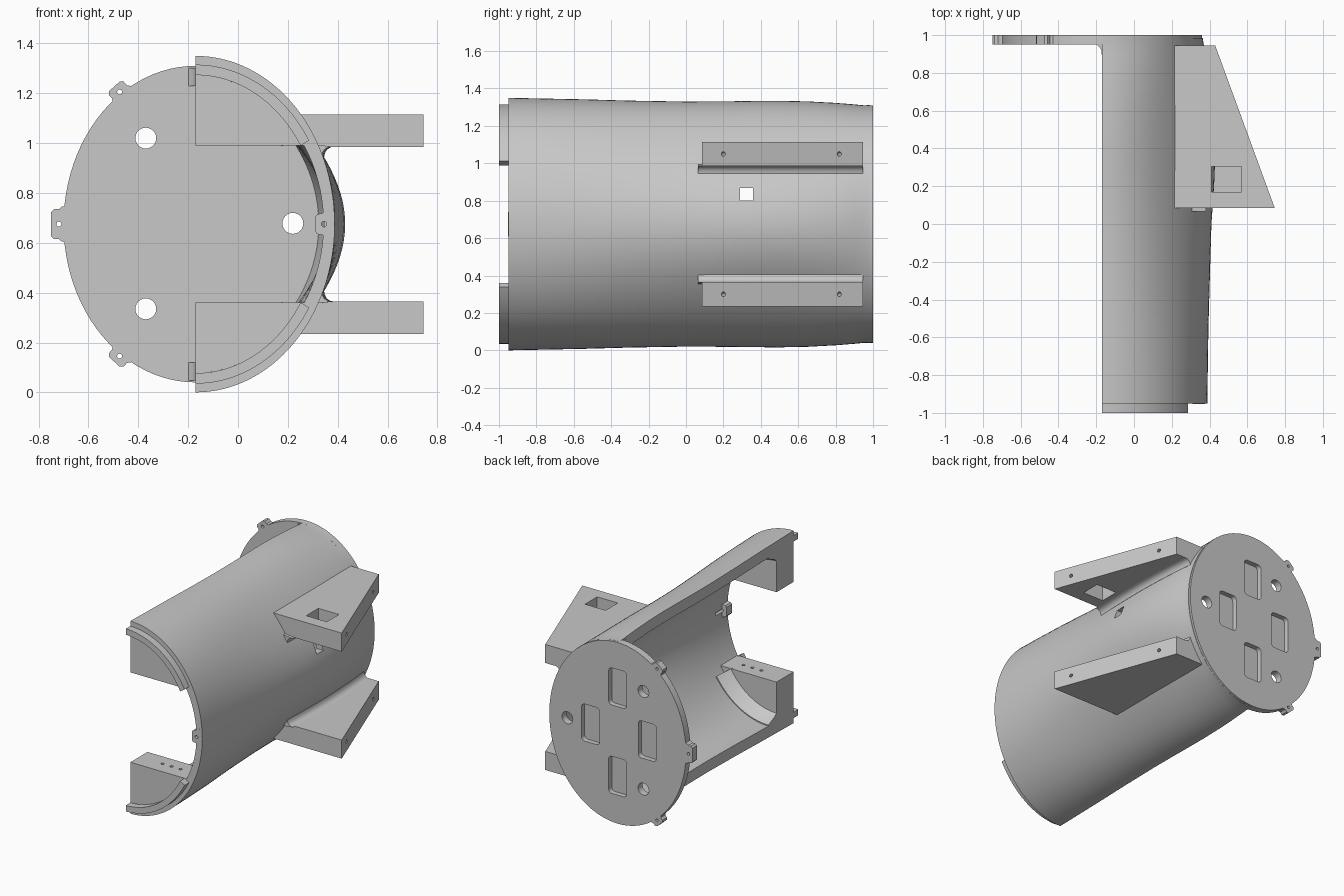
import bpy, bmesh, math
from mathutils import Vector, Matrix

if "Cube" in bpy.data.objects:
    bpy.data.objects.remove(bpy.data.objects["Cube"], do_unlink=True)

grey = bpy.data.materials.new("plain grey")
grey.use_nodes = True
grey.diffuse_color = (0.58, 0.58, 0.58, 1)
grey.node_tree.nodes["Principled BSDF"].inputs["Base Color"].default_value = (0.58, 0.58, 0.58, 1)

CX, CZ = -0.17, 0.675      # axis of the elliptical housing
HALF = math.pi / 2


def loft(name, rings, strip=False, flip=False):
    """Skin equal-length rings of 3D points; flip mirrors about the axis height."""
    bm = bmesh.new()
    vs = [[bm.verts.new((x, y, 2 * CZ - z if flip else z)) for x, y, z in r] for r in rings]
    n = len(rings[0])
    for a, b in zip(vs, vs[1:]):
        for i in range(n):
            j = (i + 1) % n
            bm.faces.new((a[i], a[j], b[j], b[i]))
    for r in (vs[0], vs[-1]):
        if strip:
            for i in range(n // 2 - 1):
                bm.faces.new((r[i], r[i + 1], r[n - 2 - i], r[n - 1 - i]))
        else:
            bm.faces.new(r)
    bmesh.ops.recalc_face_normals(bm, faces=bm.faces)
    me = bpy.data.meshes.new(name)
    bm.to_mesh(me)
    bm.free()
    me.materials.append(grey)
    ob = bpy.data.objects.new(name, me)
    bpy.context.collection.objects.link(ob)
    return ob


def prism(name, pts, y0, y1, flip=False):
    return loft(name, [[(x, y, z) for x, z in pts] for y in (y0, y1)], flip=flip)


def arc(a, b, t0, t1, n, bulge=0.0):
    """Elliptical arc, optionally swollen around its middle height."""
    ts = [t0 + (t1 - t0) * i / n for i in range(n + 1)]
    return [(CX + (a + bulge * math.cos(t) ** 4) * math.cos(t), CZ + b * math.sin(t)) for t in ts]


def band(name, sections, t0, t1, n, flip=False):
    """Curved wall from sections (y, outer a, outer b, inner a, inner b, bulge)."""
    rings = []
    for y, a, b, c, d, bulge in sections:
        pts = arc(a, b, t0, t1, n, bulge) + arc(c, d, t1, t0, n, bulge)
        rings.append([(x, y, z) for x, z in pts])
    return loft(name, rings, strip=True, flip=flip)


def rod(p, direction, r, length):
    """Round cutter centred on p."""
    bm = bmesh.new()
    bmesh.ops.create_cone(bm, cap_ends=True, segments=24, radius1=r, radius2=r, depth=length)
    q = Vector(direction).to_track_quat('Z', 'Y').to_matrix().to_4x4()
    bmesh.ops.transform(bm, matrix=Matrix.Translation(p) @ q, verts=bm.verts)
    me = bpy.data.meshes.new("cutter")
    bm.to_mesh(me)
    bm.free()
    me.materials.append(grey)
    ob = bpy.data.objects.new("cutter", me)
    bpy.context.collection.objects.link(ob)
    return ob


def rounded(x, z, w, h, r):
    pts = []
    for k, (sx, sz) in enumerate(((1, 1), (-1, 1), (-1, -1), (1, -1))):
        for s in range(5):
            t = (k + s / 4) * HALF
            pts.append((x + sx * (w / 2 - r) + r * math.cos(t),
                        z + sz * (h / 2 - r) + r * math.sin(t)))
    return pts


def boolean(ob, others, op='DIFFERENCE'):
    bpy.context.view_layer.objects.active = ob
    for c in others:
        c.hide_render = True
        m = ob.modifiers.new("bool", 'BOOLEAN')
        m.operation, m.object, m.solver = op, c, 'EXACT'
        bpy.ops.object.modifier_apply(modifier=m.name)
        bpy.data.objects.remove(c, do_unlink=True)


Y = (0, 1, 0)
parts = []

# half shell, pinched at the shoulders: (y, half width, half height, bulge)
profile = [(-0.95, .558, .675, 0), (-0.75, .553, .671, .008), (-0.55, .541, .667, .023),
           (-0.3, .517, .660, .054), (0, .496, .655, .084), (0.2, .487, .656, .107),
           (0.35, .484, .658, .116), (0.5, .484, .659, .116), (0.65, .489, .656, .102),
           (0.8, .503, .648, .070), (0.9, .520, .640, .033), (0.95, .529, .635, .010),
           (0.985, .531, .636, .003)]
shell = band("shell", [(y, a, b, a - .045, b - .08, g) for y, a, b, g in profile], -HALF, HALF, 64)
boolean(shell, [prism("cutter", [(.2, .80), (.6, .80), (.6, .868), (.2, .868)], .288, .358),
                rod((.345, -.92, CZ), Y, .011, .2)])
parts.append(shell)


def surface_x(section, z):
    """Outer shell x at height z."""
    _, a, b, g = section
    c = math.sqrt(1 - ((z - CZ) / b) ** 2)
    return CX + (a + g * c ** 4) * c


# full back plate with three ears
def ear(x, z, ang, half):
    c, s = math.cos(ang), math.sin(ang)
    loc = [(-.06, -half - .015), (-.012, -half - .01), (.0, -half), (.02, -half), (.031, -half + .012),
           (.031, half - .012), (.02, half), (.0, half), (-.012, half + .01), (-.06, half + .015)]
    return prism("ear", [(x + u * c - v * s, z + u * s + v * c) for u, v in loc], .95, 1.0)


ears = [(-.475, 1.205, math.radians(132), .04), (-.475, .145, math.radians(228), .04),
        (-.719, CZ, math.pi, .06)]
plate = prism("back_plate", arc(.53, .635, 0, 2 * math.pi, 96)[:-1], .95, 1.0)
boolean(plate, [ear(*e) for e in ears], 'UNION')
cuts = [rod((x, .975, z), Y, .010, .2) for x, z, _, _ in ears]
cuts += [rod((x, .975, z), Y, .042, .2) for x, z in ((-.37, 1.02), (-.37, .335), (.22, .678))]
cuts += [prism("cutter", rounded(x, z, .14, .26, .025), .965, 1.05)
         for x, z in ((CX, .99), (CX, .37), (.04, .68), (-.40, .68))]
boolean(plate, cuts)
parts.append(plate)

# small ear on the front rim
front_ear = prism("front_ear", [(.375, .61), (.345, .63), (.318, .635), (.31, .645), (.31, .705),
                                (.318, .715), (.345, .72), (.375, .74)], -.952, -.89)
boolean(front_ear, [rod((.345, -.92, CZ), Y, .011, .2)])
parts.append(front_ear)

# parts mirrored above and below the axis
T_LIP = math.asin(.315 / .60)
T_SLOPE = math.asin(.315 / .53)
wing_n = Vector((.94, .344, 0))
for side, flip in (("upper", False), ("lower", True)):
    def zf(z):
        return 2 * CZ - z if flip else z

    # raised lip at the front end
    parts.append(band(side + "_front_lip",
                      [(-1, .535, .64, .495, .598, 0), (-.93, .535, .64, .495, .598, 0)],
                      T_LIP, HALF, 24, flip))

    # solid corner block behind the lip, with three screw holes
    pts = [(CX, .99)] + arc(.53, .63, math.asin(.315 / .63), HALF, 24)
    block = prism(side + "_corner_block", pts, -.949, -.76, flip)
    boolean(block, [rod((x, -.85, zf(.99)), (0, 0, 1), .011, .12) for x in (.01, .08, .15)])
    parts.append(block)

    # slope blending the block into the shell
    parts.append(band(side + "_block_slope",
                      [(-.77, .53, .62, .43, .525, 0), (-.74, .53, .62, .46, .55, 0),
                       (-.67, .53, .62, .50, .582, 0)], T_SLOPE, HALF, 24, flip))

    # side wing with a slanted outer edge
    rings = [[(root, .085, z), (.745, .085, z), (.43, .945, z), (root, .945, z)]
             for z, root in ((.985, .275), (1.115, .175))]
    wing = loft(side + "_wing", rings, flip=flip)
    cuts = [rod(Vector((x, y, zf(1.05))), wing_n, .012, .1) for x, y in ((.703, .2), (.476, .82))]
    if not flip:
        cuts.append(loft("cutter", [[(.41, .17, z), (.57, .17, z), (.57, .305, z), (.41, .305, z)]
                                    for z in (.9, 1.2)]))
    boolean(wing, cuts)
    parts.append(wing)

    # fillet between wing and shell, following the bulge
    rings = []
    for s in [(.065,) + profile[4][1:]] + profile[5:11] + [(.945,) + profile[11][1:]]:
        x = surface_x(s, .945)
        rings.append([(u, s[0], z) for u, z in (
            (x - .035, .93), (x + .001, .945), (x + .004, .96), (x + .012, .974),
            (x + .026, .983), (x + .045, .986), (x - .035, .995))])
    parts.append(loft(side + "_wing_fillet", rings, flip=flip))

    # fillet between plate and the cut edge of the shell
    corner = [(-.15, .88), (CX, .89), (-.173, .92), (-.183, .938), (-.20, .951), (-.15, .96)]
    parts.append(loft(side + "_edge_fillet", [[(x, y, z) for x, y in corner] for z in (1.23, 1.302)],
                      flip=flip))

# smooth curved faces, keep hard edges
bpy.ops.object.select_all(action='DESELECT')
for ob in parts:
    ob.select_set(True)
bpy.context.view_layer.objects.active = shell
bpy.ops.object.shade_smooth_by_angle(angle=math.radians(30))
